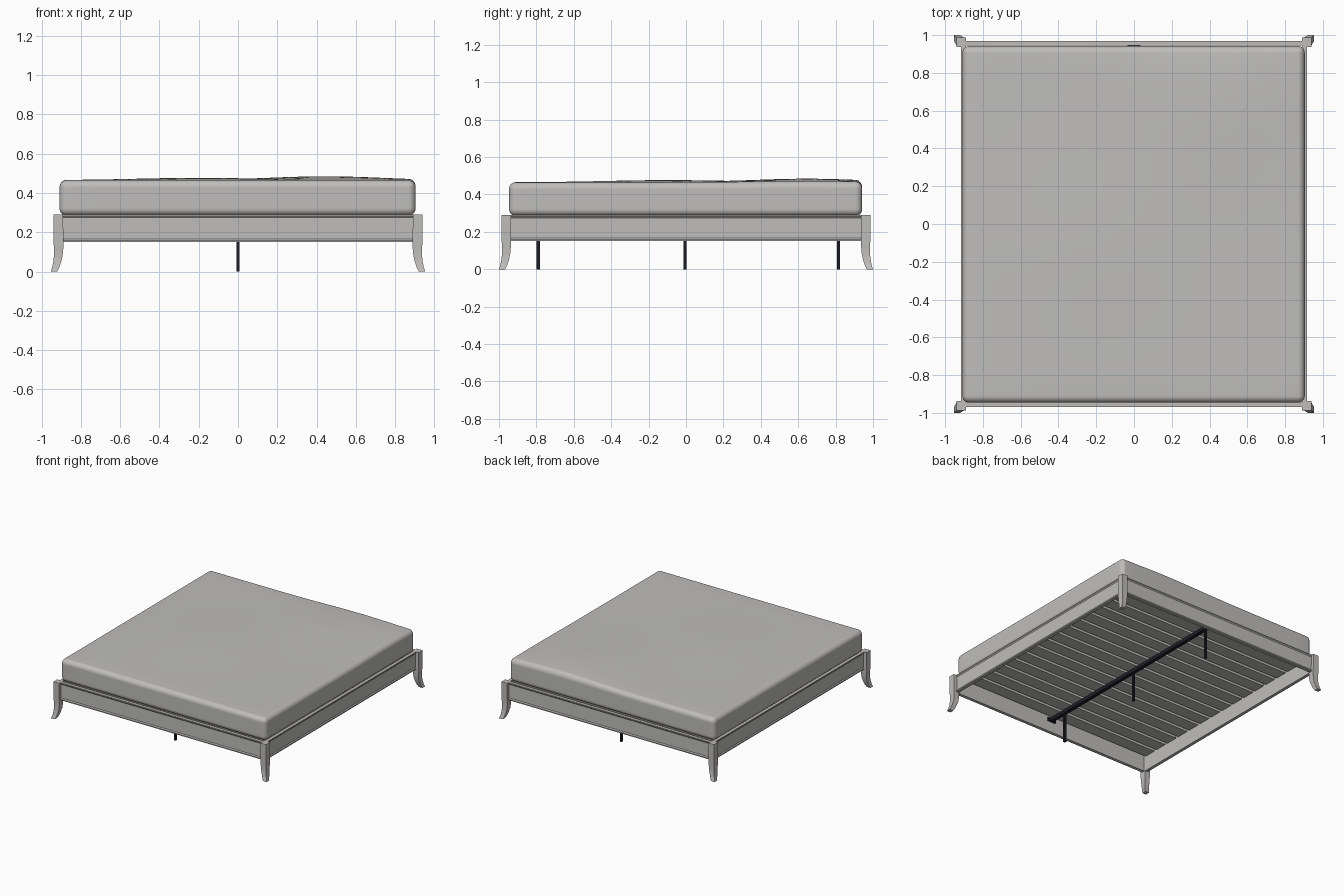
import bpy, bmesh, math
from mathutils import Vector

if "Cube" in bpy.data.objects:
    bpy.data.objects.remove(bpy.data.objects["Cube"])


def material(name, rgb):
    m = bpy.data.materials.new(name)
    m.diffuse_color = (*rgb, 1)
    m.use_nodes = True
    m.node_tree.nodes["Principled BSDF"].inputs["Base Color"].default_value = m.diffuse_color
    return m


GREY = material("warm grey", (0.52, 0.515, 0.50))
DARK = material("dark metal", (0.012, 0.012, 0.02))


def finish(bm, name, mat, smooth=None):
    bmesh.ops.recalc_face_normals(bm, faces=bm.faces)
    me = bpy.data.meshes.new(name)
    bm.to_mesh(me)
    bm.free()
    me.materials.append(mat)
    ob = bpy.data.objects.new(name, me)
    bpy.context.collection.objects.link(ob)
    if smooth:
        bpy.ops.object.select_all(action='DESELECT')
        ob.select_set(True)
        bpy.context.view_layer.objects.active = ob
        bpy.ops.object.shade_smooth_by_angle(angle=math.radians(smooth))
    return ob


def box(name, lo, hi, mat):
    bm = bmesh.new()
    bmesh.ops.create_cube(bm, size=1)
    for v in bm.verts:
        v.co = Vector([lo[i] + (v.co[i] + 0.5) * (hi[i] - lo[i]) for i in range(3)])
    return finish(bm, name, mat)


# Corner legs: square section, straight at the top, flaring outwards at the foot
SECTIONS = [(0.29, 0.940, 0.050), (0.16, 0.939, 0.050), (0.12, 0.937, 0.048),
            (0.08, 0.937, 0.044), (0.05, 0.940, 0.040), (0.02, 0.946, 0.036),
            (0.0, 0.953, 0.033)]
for sx, xn in ((-1, "left"), (1, "right")):
    for sy, yn in ((-1, "front"), (1, "back")):
        bm = bmesh.new()
        rings = []
        for z, xo, w in SECTIONS:
            yo = xo + 0.047
            pts = [(xo, yo), (xo - w, yo), (xo - w, yo - w), (xo, yo - w)]
            rings.append([bm.verts.new((sx * x, sy * y, z)) for x, y in pts])
        for a, b in zip(rings, rings[1:]):
            for i in range(4):
                j = (i + 1) % 4
                bm.faces.new((a[i], a[j], b[j], b[i]))
        bm.faces.new(rings[0])
        bm.faces.new(rings[-1])
        finish(bm, f"{yn}_{xn}_leg", GREY, 30)

# Rails: board with a slim raised border along top and bottom (offset outwards, height)
PROFILE = [(0, 0.15), (0.025, 0.15), (0.025, 0.158), (0.019, 0.166),
           (0.019, 0.274), (0.025, 0.282), (0.025, 0.29), (0, 0.29)]


def rail(name, inner, half, along_x, side):
    bm = bmesh.new()
    ends = []
    for e in (-half, half):
        ends.append([bm.verts.new((e, side * (inner + d), z) if along_x
                                  else (side * (inner + d), e, z)) for d, z in PROFILE])
    n = len(PROFILE)
    for i in range(n):
        j = (i + 1) % n
        bm.faces.new((ends[0][i], ends[0][j], ends[1][j], ends[1][i]))
    bm.faces.new(ends[0])
    bm.faces.new(ends[1])
    finish(bm, name, GREY)


rail("front_rail", 0.944, 0.90, True, -1)
rail("back_rail", 0.944, 0.90, True, 1)
rail("left_rail", 0.892, 0.945, False, -1)
rail("right_rail", 0.892, 0.945, False, 1)

# Slats across the width
N = 15
pitch = 1.87 / N
for i in range(N):
    y = -0.935 + pitch * (i + 0.5)
    box(f"slat_{i + 1}", (-0.885, y - 0.05, 0.264), (0.885, y + 0.05, 0.284), GREY)

# Central metal beam, its end brackets and three support feet
box("centre_beam", (-0.014, -0.944, 0.236), (0.014, 0.944, 0.264), DARK)
for s, n in ((-1, "front"), (1, "back")):
    ys = sorted((s * 0.944, s * 0.934))
    box(f"{n}_beam_bracket", (-0.035, ys[0], 0.234), (0.035, ys[1], 0.264), DARK)
for i, y in enumerate((-0.79, -0.005, 0.815)):
    box(f"support_foot_{i + 1}", (-0.008, y - 0.009, 0), (0.008, y + 0.009, 0.24), DARK)

# Mattress: rounded box with a gently uneven top
H = Vector((0.906, 0.944, 0.09))
R = 0.036
CUTS, EDGE = 23, 5
bm = bmesh.new()
bmesh.ops.create_cube(bm, size=2)
bmesh.ops.subdivide_edges(bm, edges=bm.edges, cuts=CUTS, use_grid_fill=True)
t0 = 1 - 2 * EDGE / (CUTS + 1)


def remap(t, h):
    # concentrate the outer steps in the rounded edge
    a = abs(t)
    v = a / t0 * (h - R) if a <= t0 else h - R + R * math.tan((a - t0) / (1 - t0) * math.pi / 4)
    return math.copysign(v, t)


def bump(x, y, cx, cy, r):
    return math.exp(-((x - cx) ** 2 + (y - cy) ** 2) / (r * r))


for v in bm.verts:
    p = Vector([remap(v.co[i], H[i]) for i in range(3)])
    q = Vector([max(-(H[i] - R), min(H[i] - R, p[i])) for i in range(3)])
    p = q + (p - q).normalized() * R
    up = max(0, p.z / H.z)
    lift = 0.020 * bump(p.x, p.y, 0.45, 0.65, 0.4) + 0.012 * bump(p.x, p.y, -0.2, -0.1, 0.45)
    v.co = (p.x - 0.002, p.y - 0.002, p.z + 0.375 + up * lift)
finish(bm, "mattress", GREY, 60)
